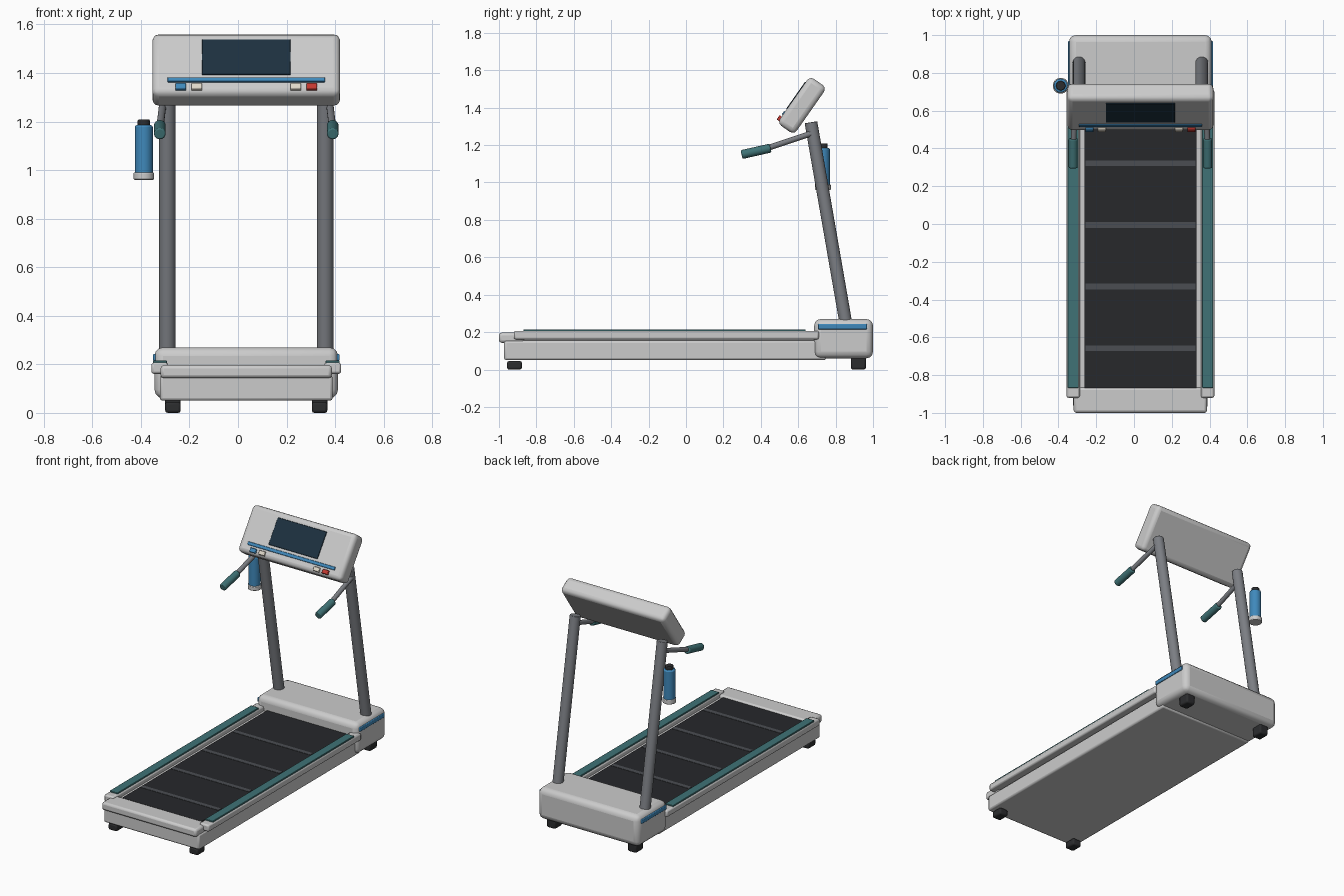
import bpy, bmesh
from math import radians
from mathutils import Matrix, Vector

if "Cube" in bpy.data.objects:
    bpy.data.objects.remove(bpy.data.objects["Cube"])

CX = 0.034  # centre line of the machine (the bottle sticks out on the left)


def material(name, rgb):
    m = bpy.data.materials.new(name)
    m.diffuse_color = (*rgb, 1)
    m.use_nodes = True
    m.node_tree.nodes["Principled BSDF"].inputs["Base Color"].default_value = m.diffuse_color
    return m


DARK = material("dark_rubber", (0.025, 0.026, 0.028))
BELT = material("belt_black", (0.02, 0.021, 0.024))
LINE = material("belt_line", (0.07, 0.075, 0.085))
STEEL = material("steel", (0.2, 0.21, 0.23))
TEAL = material("teal", (0.05, 0.17, 0.18))
BLUE = material("blue", (0.05, 0.25, 0.5))
SCREEN = material("screen", (0.012, 0.03, 0.05))
CREAM = material("cream", (0.75, 0.7, 0.6))
RED = material("red", (0.55, 0.04, 0.03))


def finish(name, bm, mat=None, matrix=Matrix(), bevel=0, segments=2):
    me = bpy.data.meshes.new(name)
    bm.to_mesh(me)
    bm.free()
    ob = bpy.data.objects.new(name, me)
    bpy.context.collection.objects.link(ob)
    ob.matrix_world = matrix
    if mat:
        me.materials.append(mat)
    if bevel:
        mod = ob.modifiers.new("bevel", 'BEVEL')
        mod.width, mod.segments = bevel, segments
        mod.limit_method = 'ANGLE'
    bpy.ops.object.select_all(action='DESELECT')
    ob.select_set(True)
    bpy.context.view_layer.objects.active = ob
    bpy.ops.object.shade_smooth_by_angle(angle=radians(35))
    return ob


def box(name, x, y, z, mat=None, bevel=0, segments=2, matrix=Matrix()):
    """Box from (min, max) ranges on each axis."""
    bm = bmesh.new()
    bmesh.ops.create_cube(bm, size=1)
    for v in bm.verts:
        v.co = [(a + b) / 2 + c * (b - a) for (a, b), c in zip((x, y, z), v.co)]
    return finish(name, bm, mat, matrix, bevel, segments)


def rod(name, a, b, r, mat=None, bevel=0, sides=32):
    """Cylinder between two points."""
    a, b = Vector(a), Vector(b)
    bm = bmesh.new()
    bmesh.ops.create_cone(bm, cap_ends=True, segments=sides, radius1=r, radius2=r,
                          depth=(b - a).length)
    rot = (b - a).to_track_quat('Z', 'Y').to_matrix().to_4x4()
    return finish(name, bm, mat, Matrix.Translation((a + b) / 2) @ rot, bevel)


def span(half, c=CX):
    return (c - half, c + half)


# Deck, rear cap, belt
box("deck_base", span(0.356), (-0.973, 0.75), (0.05, 0.155), None, 0.012)
box("deck_bed", span(0.33), (-0.9, 0.72), (0.14, 0.177), None, 0.004)
box("rear_cap", span(0.353), (-1.0, -0.866), (0.143, 0.197), None, 0.014)
box("belt", span(0.297), (-0.9, 0.74), (0.15, 0.187), BELT)
for i in range(4):
    y = -0.657 + 0.326 * i
    box(f"belt_line_{i + 1}", span(0.291), (y - 0.015, y + 0.015), (0.18, 0.189), LINE)

# Motor cover
box("motor_cover", span(0.378), (0.685, 1.0), (0.06, 0.27), None, 0.036, 3)

# Parts on both sides
for side, s in (("left", -1), ("right", 1)):
    x = CX + s * 0.356
    box(f"{side}_rail", span(0.035, x), (-0.92, 0.71), (0.161, 0.207), None, 0.01)
    box(f"{side}_foot_strip", span(0.029, x), (-0.868, 0.64), (0.2, 0.215), TEAL, 0.003)
    box(f"{side}_cover_stripe", span(0.006, CX + s * 0.378), (0.705, 0.968),
        (0.215, 0.243), BLUE, 0.004)
    for end, y in (("rear", -0.917), ("front", 0.922)):
        box(f"{side}_{end}_foot", span(0.032, CX + s * 0.302), (y - 0.04, y + 0.04),
            (0.0, 0.045 if y < 0 else 0.075), DARK, 0.01)
    ux = CX + s * 0.325
    rod(f"{side}_upright", (ux, 0.868, 0.17), (ux, 0.668, 1.322), 0.034, STEEL, 0.003)
    rod(f"{side}_handle", (CX + s * 0.345, 0.67, 1.262), (x, 0.40, 1.172), 0.015, STEEL)
    rod(f"{side}_grip", (x, 0.452, 1.184), (x, 0.297, 1.149), 0.024, TEAL, 0.006)

# Console, tilted back
TILT = Matrix.Translation((CX, 0.62, 1.412)) @ Matrix.Rotation(radians(-35), 4, 'X')
box("console", (-0.387, 0.387), (-0.055, 0.055), (-0.153, 0.153), None, 0.027, 3, TILT)
box("screen", (-0.183, 0.183), (-0.059, -0.04), (-0.063, 0.114), SCREEN, 0.002, 1, TILT)
box("console_stripe", (-0.325, 0.325), (-0.061, -0.04), (-0.1, -0.079), BLUE, 0.002, 1, TILT)
for name, bx, mat in (("blue_button", -0.27, BLUE), ("left_cream_button", -0.204, CREAM),
                      ("right_cream_button", 0.204, CREAM), ("red_button", 0.27, RED)):
    box(name, span(0.022, bx), (-0.068, -0.04), (-0.139, -0.111), mat, 0.004, 2, TILT)

# Bottle and its holder on the left upright
BX, BY = -0.388, 0.732
rod("bottle_holder", (BX, BY, 0.96), (BX, BY, 0.99), 0.042, None, 0.004)
rod("bottle_body", (BX, BY, 0.97), (BX, BY, 1.185), 0.037, BLUE, 0.008)
rod("bottle_cap", (BX, BY, 1.18), (BX, BY, 1.208), 0.025, DARK, 0.004)
